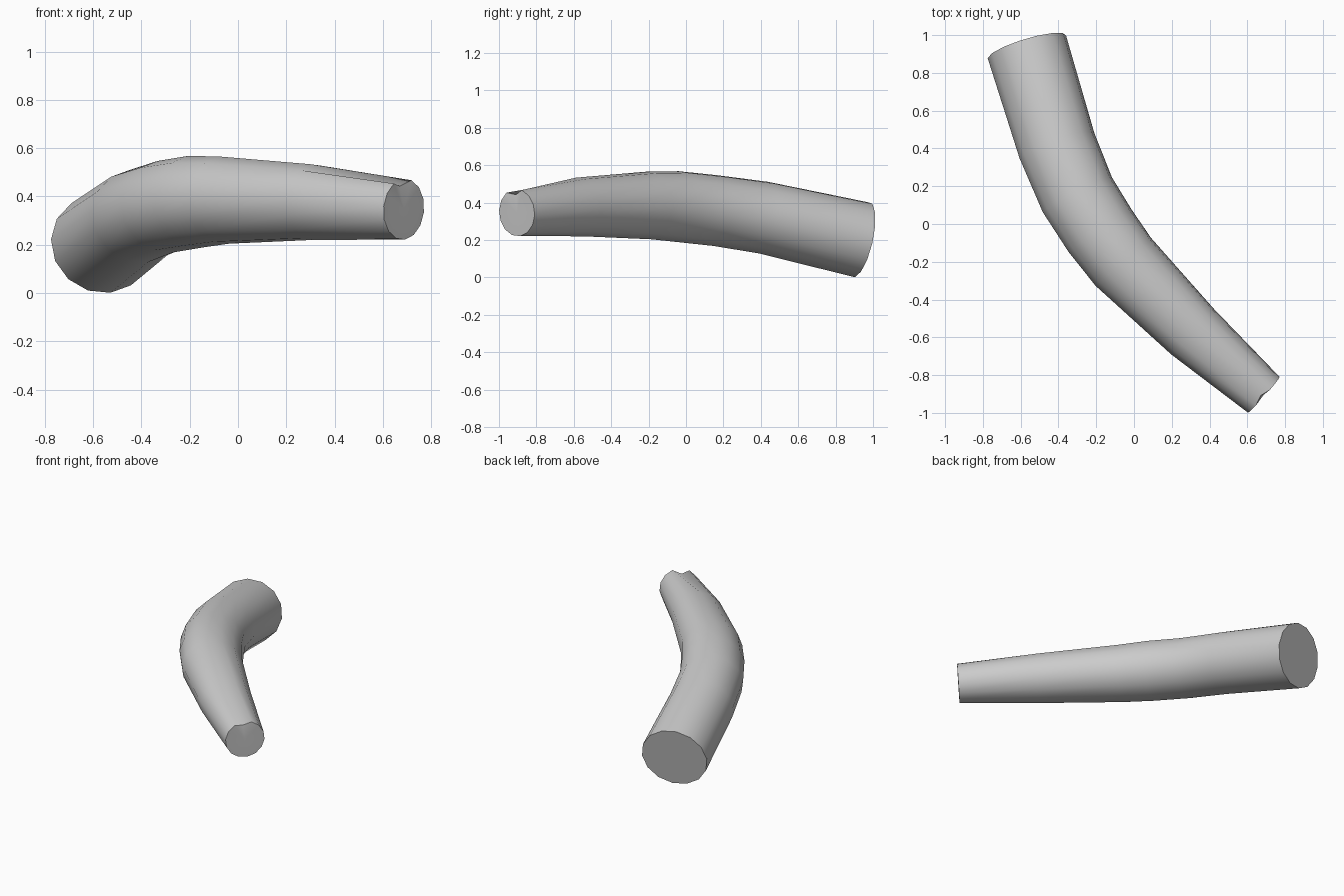
import bpy, bmesh
from math import sin, cos, tau
from mathutils import Vector

if "Cube" in bpy.data.objects:
    bpy.data.objects.remove(bpy.data.objects["Cube"])

SIDES = 14
# Centre line of the bent tube: x, y, z, half width, half height
PATH = [(-0.567, 0.937, 0.202, 0.217, 0.207),
        (-0.408, 0.415, 0.320, 0.210, 0.196),
        (-0.300, 0.155, 0.358, 0.206, 0.192),
        (-0.180, -0.035, 0.378, 0.202, 0.192),
        (-0.057, -0.200, 0.385, 0.195, 0.182),
        (0.310, -0.570, 0.377, 0.166, 0.158),
        (0.687, -0.904, 0.347, 0.127, 0.127)]

bm = bmesh.new()
pts = [Vector(p[:3]) for p in PATH]
rings = []
for i, (c, p) in enumerate(zip(pts, PATH)):
    # Average the neighbouring directions so each ring is mitred
    a = (c - pts[i - 1]).normalized() if i else Vector()
    b = (pts[i + 1] - c).normalized() if i < len(pts) - 1 else Vector()
    t = (a + b).normalized()
    side = t.cross(Vector((0, 0, 1))).normalized()
    up = side.cross(t)
    rings.append([bm.verts.new(c + side * p[3] * cos(tau * k / SIDES + 0.1)
                               + up * p[4] * sin(tau * k / SIDES + 0.1))
                  for k in range(SIDES)])

# Tube wall
for r, s in zip(rings, rings[1:]):
    for k in range(SIDES):
        n = (k + 1) % SIDES
        bm.faces.new((r[k], r[n], s[n], s[k]))

# Closed ends, fanned from the centre
for ring, c in ((rings[0], pts[0]), (rings[-1], pts[-1])):
    hub = bm.verts.new(c)
    for k in range(SIDES):
        bm.faces.new((ring[k], ring[(k + 1) % SIDES], hub))

# Small nick in the upper rim of the narrow end
rings[-1][3].co += Vector((-0.012, 0.012, -0.03))

bmesh.ops.recalc_face_normals(bm, faces=bm.faces)
mesh = bpy.data.meshes.new("curved_tube")
bm.to_mesh(mesh)
bm.free()
tube = bpy.data.objects.new("curved_tube", mesh)
bpy.context.collection.objects.link(tube)
bpy.context.view_layer.objects.active = tube
tube.select_set(True)
bpy.ops.object.shade_smooth_by_angle(angle=0.7)
